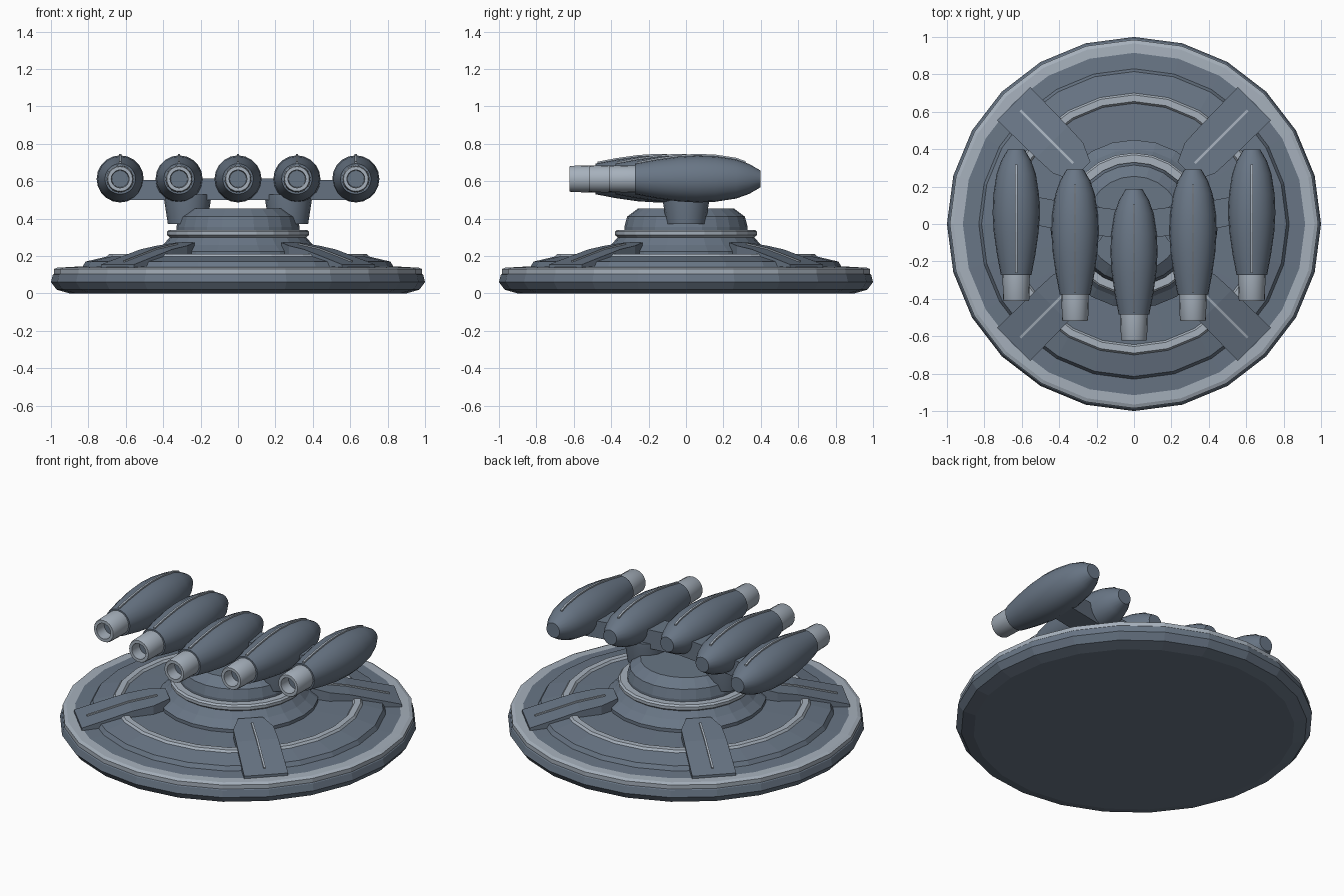
import bpy, bmesh, math
from mathutils import Matrix, Vector

if "Cube" in bpy.data.objects:
    bpy.data.objects.remove(bpy.data.objects["Cube"])


def material(name, rgb):
    m = bpy.data.materials.new(name)
    m.diffuse_color = (*rgb, 1)
    m.use_nodes = True
    m.node_tree.nodes["Principled BSDF"].inputs["Base Color"].default_value = m.diffuse_color
    return m


SLATE = material("slate", (0.14, 0.18, 0.235))
PALE = material("pale_steel", (0.38, 0.435, 0.50))


def finish(name, bm, mats, smooth=None):
    bmesh.ops.recalc_face_normals(bm, faces=bm.faces)
    me = bpy.data.meshes.new(name)
    bm.to_mesh(me)
    bm.free()
    for m in mats:
        me.materials.append(m)
    ob = bpy.data.objects.new(name, me)
    bpy.context.collection.objects.link(ob)
    if smooth:
        bpy.ops.object.select_all(action='DESELECT')
        ob.select_set(True)
        bpy.context.view_layer.objects.active = ob
        bpy.ops.object.shade_smooth_by_angle(angle=math.radians(smooth))
    return ob


def lathe(name, profile, sides, mats, pale=(), matrix=Matrix(), smooth=None, phase=0.0):
    """Spin (radius, height) points round z; spans listed in pale get material 1."""
    bm = bmesh.new()
    rings = []
    for r, z in profile:
        if r == 0:
            rings.append([bm.verts.new((0, 0, z))] * sides)
        else:
            rings.append([bm.verts.new((r * math.cos(phase + math.tau * i / sides),
                                        r * math.sin(phase + math.tau * i / sides), z))
                          for i in range(sides)])
    for k in range(len(rings) - 1):
        a, b = rings[k], rings[k + 1]
        for i in range(sides):
            j = (i + 1) % sides
            f = bm.faces.new(list(dict.fromkeys((a[i], a[j], b[j], b[i]))))
            f.material_index = 1 if k in pale else 0
    bm.transform(matrix)
    return finish(name, bm, mats, smooth)


def prism(name, outline, z_of, bottom, mat, matrix):
    """Plate along +x: rows of (x, half width), top height from z_of."""
    bm = bmesh.new()
    rows = [[bm.verts.new((x, s * w, z)) for s, z in
             ((-1, bottom(x)), (1, bottom(x)), (1, z_of(x)), (-1, z_of(x)))] for x, w in outline]
    for a, b in zip(rows, rows[1:]):
        for i in range(4):
            j = (i + 1) % 4
            bm.faces.new((a[i], a[j], b[j], b[i]))
    bm.faces.new(rows[0])
    bm.faces.new(rows[-1])
    bm.transform(matrix)
    return finish(name, bm, [mat])


def interp(points):
    def f(x):
        for (x0, y0), (x1, y1) in zip(points, points[1:]):
            if x <= x1:
                return y0 + (y1 - y0) * (x - x0) / (x1 - x0)
        return points[-1][1]
    return f


# Stepped round base with pale rim and pale inlaid ring
lathe("base_disc", [(0, 0), (0.9, 0), (0.97, 0.02), (1.0, 0.06), (0.99, 0.10),
                    (0.985, 0.105), (0.985, 0.13), (0.965, 0.138), (0.915, 0.14),
                    (0.83, 0.145), (0.815, 0.17), (0.70, 0.197), (0.69, 0.21), (0.655, 0.21),
                    (0.645, 0.197), (0.45, 0.205), (0.45, 0.225), (0.40, 0.26), (0.365, 0.30), (0, 0.30)],
      24, [SLATE, PALE], pale=(5, 6, 7, 11, 12, 13))

# Turntable: pale collar and chamfered hub
lathe("collar_ring", [(0, 0.30), (0.365, 0.30), (0.38, 0.312), (0.38, 0.33), (0.37, 0.34), (0, 0.34)],
      24, [PALE])
lathe("hub", [(0, 0.33), (0.33, 0.33), (0.33, 0.355), (0.315, 0.41), (0.255, 0.455), (0, 0.455)],
      24, [SLATE])

# Four sloping braces with pale strips
brace_top = interp([(0.38, 0.275), (0.62, 0.235), (0.91, 0.155)])
for n in range(4):
    turn = Matrix.Rotation(math.radians(45 + 90 * n), 4, 'Z')
    prism("brace", [(0.40, 0.07), (0.50, 0.115), (0.62, 0.12), (0.91, 0.125)],
          brace_top, lambda x: 0.12, SLATE, turn)
    prism("brace_strip", [(0.46, 0.006), (0.62, 0.006), (0.86, 0.006)],
          lambda x: brace_top(x) + 0.008, lambda x: brace_top(x) - 0.01, PALE, turn)

# Two tapered pylons carrying a swept cross bar
AXIS_Z = 0.612
for s in (-1, 1):
    lathe("pylon", [(0, 0.37), (0.105, 0.37), (0.125, 0.50), (0.125, 0.53), (0, 0.53)], 16, [SLATE],
          matrix=Matrix.Translation((s * 0.27, 0, 0)), smooth=30)
    for x0, y0, x1, y1, top in ((0, -0.01, 0.315, 0.03, 0.615), (0.315, 0.03, 0.63, 0.09, 0.605)):
        a, b = Vector((s * x0, y0, 0)), Vector((s * x1, y1, 0))
        d = b - a
        place = Matrix.Translation(a) @ Matrix.Rotation(math.atan2(d.y, d.x), 4, 'Z')
        prism("cross_bar", [(0, 0.075), (d.length, 0.075)], lambda x: top, lambda x: 0.50, SLATE, place)

# Five staggered pods: pale hollow muzzle, swelling body, top rib
body = [(0.14, 0.082), (0.25, 0.103), (0.37, 0.12), (0.47, 0.126), (0.57, 0.122),
        (0.68, 0.105), (0.75, 0.08), (0.81, 0.045)]
rib_r = interp(body)
profile = [(0, 0.07), (0.045, 0.07), (0.048, 0.0), (0.066, 0.0), (0.07, 0.008), (0.073, 0.14)] \
    + [(r, t) for t, r in body] + [(0, 0.81)]
for x, y in ((-0.63, -0.412), (-0.315, -0.518), (0, -0.624), (0.315, -0.518), (0.63, -0.412)):
    place = Matrix.Translation((x, y, AXIS_Z))
    lathe("pod", profile, 20, [SLATE, PALE], pale=(1, 2, 3, 4),
          matrix=place @ Matrix.Rotation(-math.pi / 2, 4, 'X'), smooth=32)
    prism("pod_rib", [(t, 0.006) for t in (0.15, 0.25, 0.37, 0.47, 0.57, 0.68, 0.73)],
          lambda t: rib_r(t) + 0.008, lambda t: rib_r(t) - 0.015, PALE,
          place @ Matrix.Rotation(math.pi / 2, 4, 'Z'))
